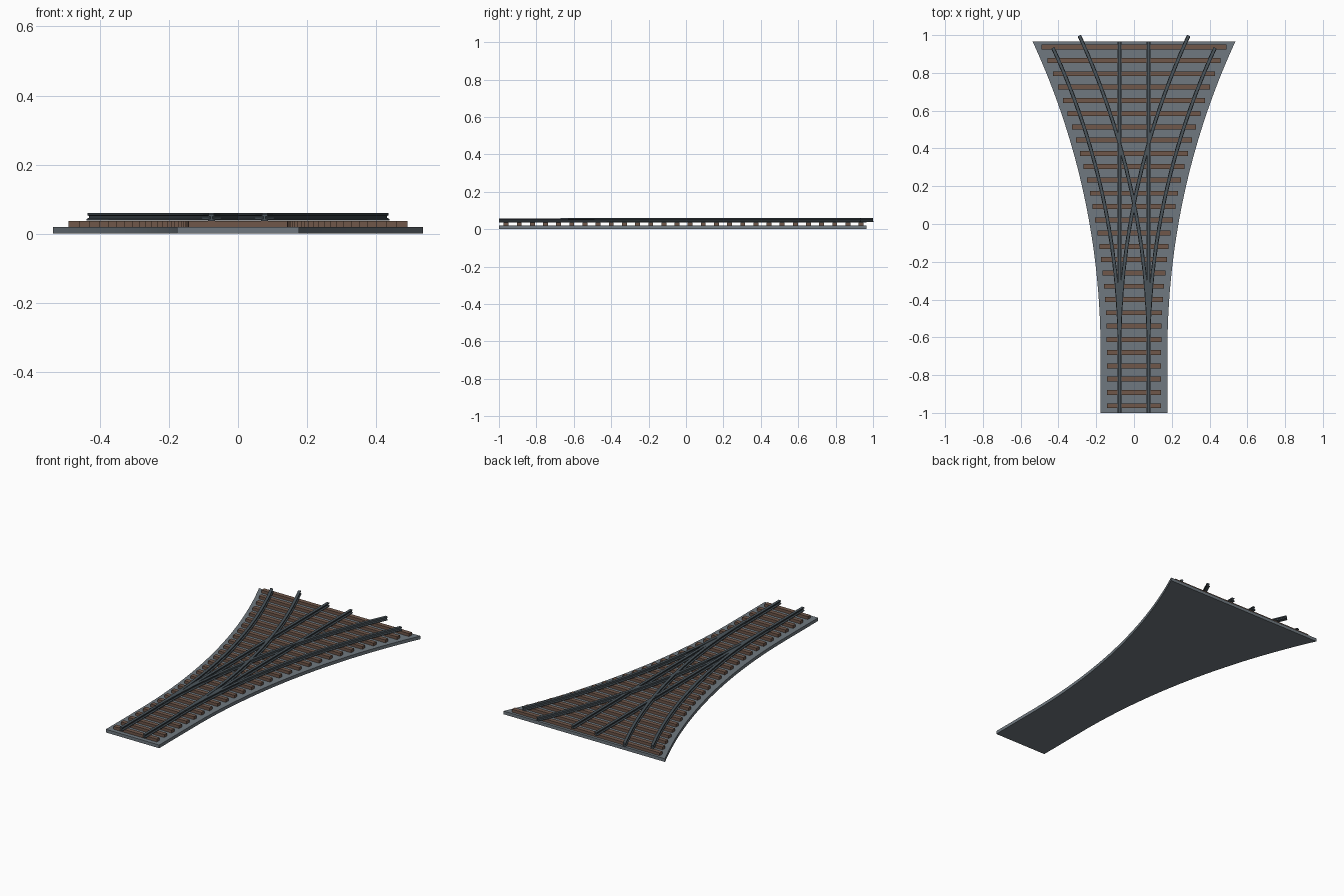
import bpy
import bmesh
import math

cube = bpy.data.objects.get("Cube")
if cube:
    bpy.data.objects.remove(cube, do_unlink=True)

RADIUS = 3.9        # centre line radius of the diverging tracks
START = -0.67       # where the tracks begin to diverge
END = 0.965         # far edge of the bed
GAUGE = 0.077       # half the distance between rails
BED_TOP = 0.019
SLEEPER_TOP = 0.036


def material(name, rgb):
    m = bpy.data.materials.new(name)
    m.use_nodes = True
    m.diffuse_color = (*rgb, 1)
    m.node_tree.nodes["Principled BSDF"].inputs["Base Color"].default_value = (*rgb, 1)
    return m


stone = material("slate grey ballast", (0.16, 0.19, 0.215))
wood = material("brown timber", (0.16, 0.095, 0.068))
steel = material("dark steel", (0.07, 0.09, 0.105))


def finish(name, bm, mat):
    bmesh.ops.recalc_face_normals(bm, faces=bm.faces)
    mesh = bpy.data.meshes.new(name)
    bm.to_mesh(mesh)
    bm.free()
    mesh.materials.append(mat)
    obj = bpy.data.objects.new(name, mesh)
    bpy.context.collection.objects.link(obj)
    return obj


def spread(y):
    """Sideways drift of the diverging centre line at y."""
    d = max(0, y - START)
    return RADIUS - math.sqrt(RADIUS ** 2 - d ** 2)


# Flared ballast bed
steps = 32
ys = [-1] + [START + (END - START) * i / steps for i in range(steps + 1)]
right = [(0.177 + spread(y), y) for y in ys]
outline = right + [(-x, y) for x, y in reversed(right)]
bm = bmesh.new()
base = bm.faces.new([bm.verts.new((x, y, 0)) for x, y in outline])
top = bmesh.ops.extrude_face_region(bm, geom=[base])["geom"]
for v in top:
    if isinstance(v, bmesh.types.BMVert):
        v.co.z = BED_TOP
finish("ballast_bed", bm, stone)

# Sleepers widening with the bed
count = 28
for i in range(count):
    y = -0.962 + 1.898 * i / (count - 1)
    bm = bmesh.new()
    bmesh.ops.create_cube(bm, size=1)
    for v in bm.verts:
        v.co.x *= 2 * (0.144 + spread(y))
        v.co.y = v.co.y * 0.026 + y
        v.co.z = BED_TOP if v.co.z < 0 else SLEEPER_TOP
    finish(f"sleeper_{i + 1}", bm, wood)

# Rail section: wide foot, thin web, square head
half = [(0.010, 0), (0.010, 0.004), (0.003, 0.007), (0.003, 0.013),
        (0.008, 0.015), (0.008, 0.021)]
SECTION = half + [(-x, z) for x, z in reversed(half)]


def rail(name, path, z):
    """Sweep the section along (x, y, heading) stations."""
    bm = bmesh.new()
    rings = [[bm.verts.new((x + o * math.cos(a), y - o * math.sin(a), z + h))
              for o, h in SECTION] for x, y, a in path]
    n = len(SECTION)
    for r0, r1 in zip(rings, rings[1:]):
        for k in range(n):
            bm.faces.new((r0[k], r0[(k + 1) % n], r1[(k + 1) % n], r1[k]))
    bm.faces.new(rings[0])
    bm.faces.new(rings[-1])
    finish(name, bm, steel)


# Straight rails, and curved rails leaving to both sides
turn = math.asin((END - START) / RADIUS)
for side, label in ((1, "left"), (-1, "right")):
    rail(f"straight_rail_{label}", [(side * GAUGE, -1, 0), (side * GAUGE, END, 0)], SLEEPER_TOP)
    for offset, place in ((GAUGE, "outer"), (-GAUGE, "inner")):
        r = RADIUS - offset
        angles = [turn * i / steps for i in range(steps + 1)]
        path = [(side * (RADIUS - r * math.cos(a)), START + r * math.sin(a), side * a)
                for a in angles]
        rail(f"curved_rail_{label}_{place}", path, SLEEPER_TOP + 0.0025)
